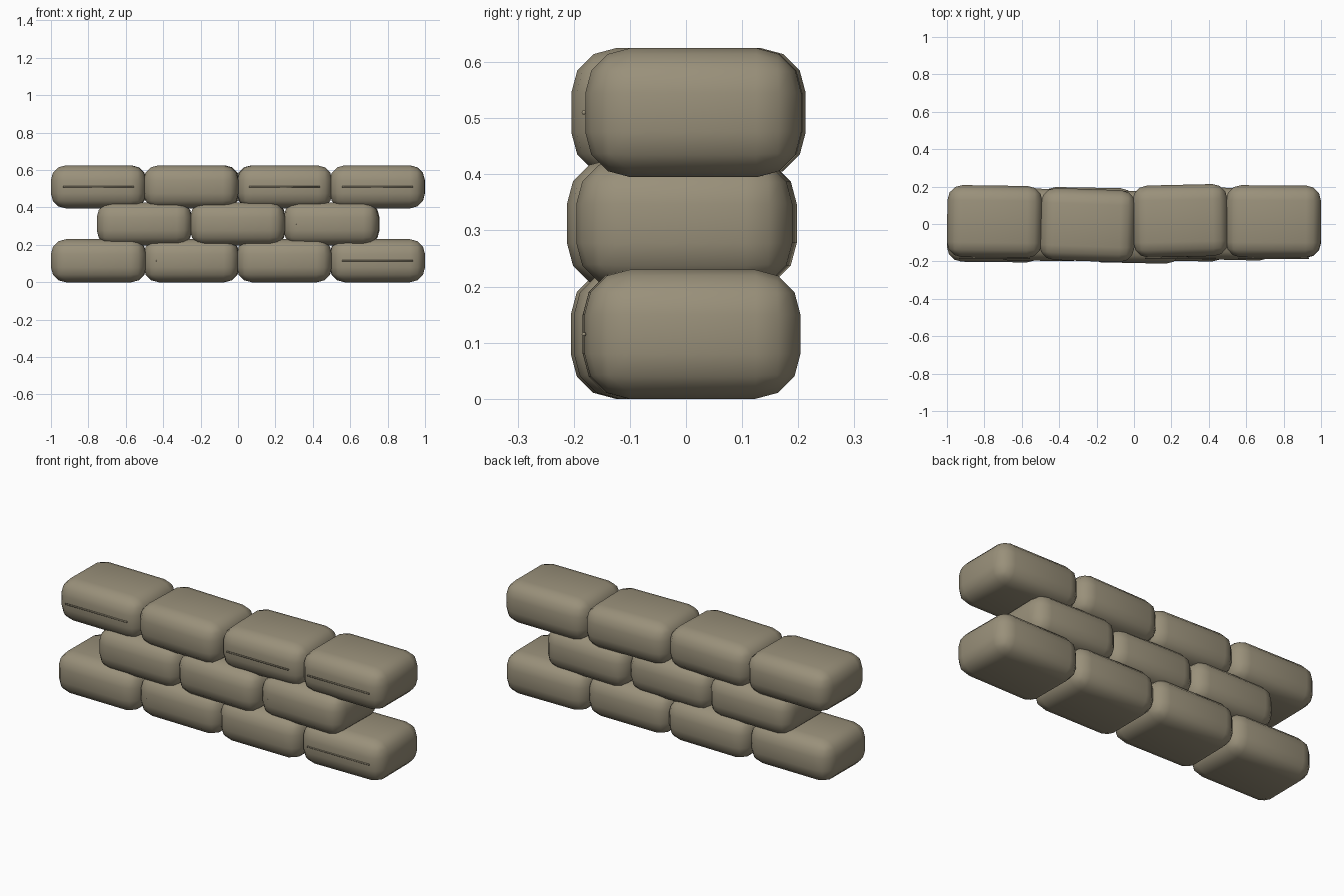
import bpy, bmesh, math

if "Cube" in bpy.data.objects:
    bpy.data.objects.remove(bpy.data.objects["Cube"])

canvas = bpy.data.materials.new("khaki canvas")
canvas.diffuse_color = (0.32, 0.28, 0.195, 1)
canvas.use_nodes = True
canvas.node_tree.nodes["Principled BSDF"].inputs["Base Color"].default_value = canvas.diffuse_color

BAG = (0.508, 0.385, 0.23)      # length, depth, height


def finish(bm, name, loc, angle):
    mesh = bpy.data.meshes.new(name)
    bm.to_mesh(mesh)
    bm.free()
    mesh.materials.append(canvas)
    for p in mesh.polygons:
        p.use_smooth = True
    obj = bpy.data.objects.new(name, mesh)
    obj.location = loc
    obj.rotation_euler = (0, angle[0], angle[1])
    bpy.context.collection.objects.link(obj)
    return obj


# Plump sandbag: a box with broadly rounded edges
def sandbag(name, x, y, z, turn):
    bm = bmesh.new()
    bmesh.ops.create_cube(bm, size=1)
    bmesh.ops.scale(bm, vec=BAG, verts=bm.verts)
    bmesh.ops.bevel(bm, geom=bm.edges[:], offset=0.08, segments=3,
                    profile=0.5, affect='EDGES')
    finish(bm, name, (x, y, z), (0, math.radians(turn)))


# Thin stitched seam along the front of a bag
def seam(name, x, z):
    bm = bmesh.new()
    bmesh.ops.create_cone(bm, cap_ends=True, segments=6, radius1=0.004,
                          radius2=0.004, depth=0.38)
    finish(bm, name, (x, -0.182, z), (math.pi / 2, 0))


# Courses: height of centre, then (x, y offset, turn in degrees) per bag
courses = [
    (0.115, [(-0.745, -0.011, -0.6), (-0.248, 0.002, -1.0),
             (0.248, -0.006, -0.4), (0.745, 0.010, 0.5)]),
    (0.3125, [(-0.5, -0.004, -0.5), (0.0, -0.016, -1.2), (0.5, 0.001, -1.3)]),
    (0.51, [(-0.745, 0.013, -0.8), (-0.248, -0.006, -2.0),
            (0.248, 0.017, 1.3), (0.745, 0.014, -0.3)]),
]
for row, (z, bags) in enumerate(courses, 1):
    for i, (x, y, turn) in enumerate(bags, 1):
        sandbag(f"sandbag_{row}_{i}", x, y, z, turn)
        seam(f"seam_{row}_{i}", x, z)
